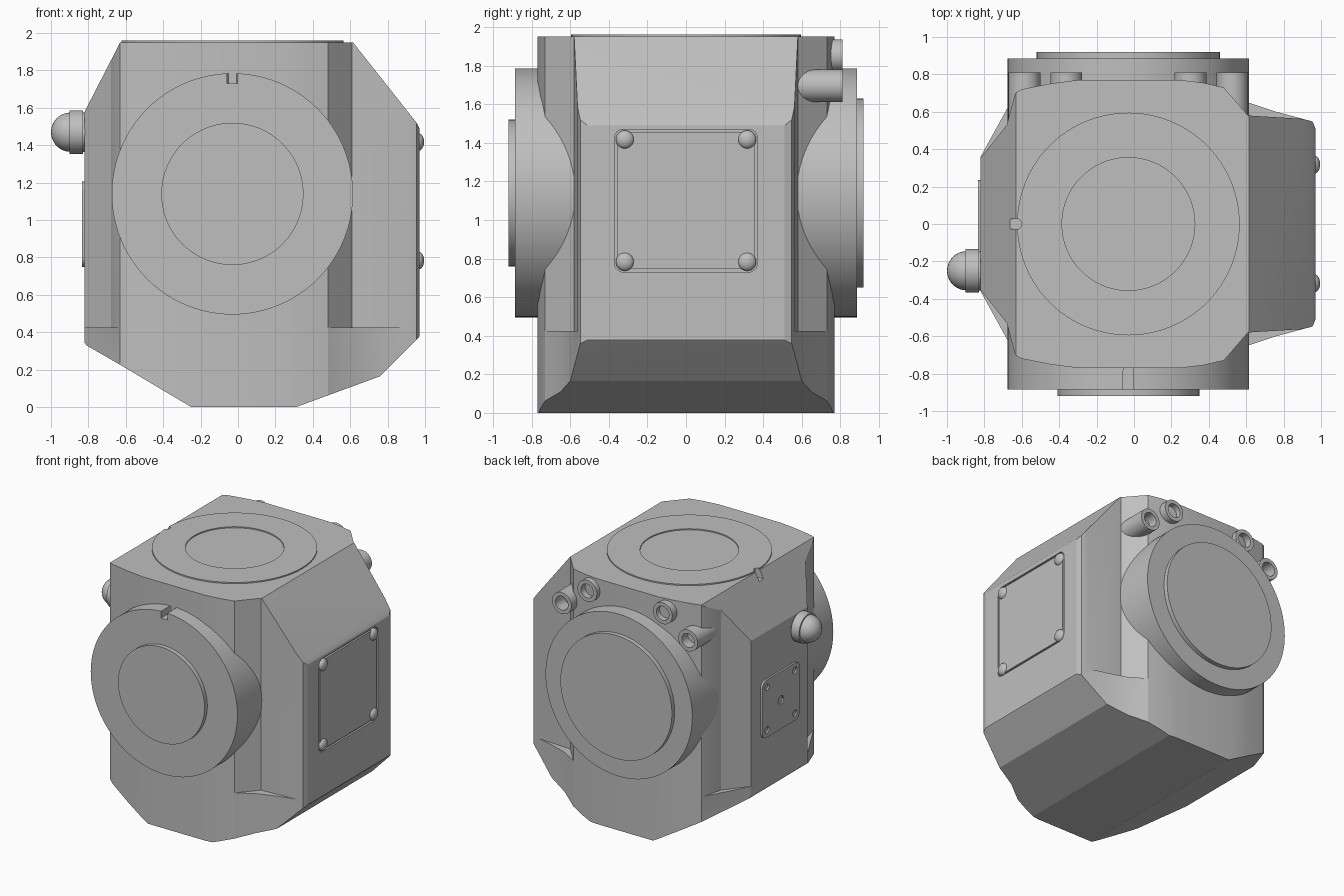
import bpy, bmesh
from math import sin, cos, pi, radians
from mathutils import Matrix

old = bpy.data.objects.get("Cube")
if old:
    bpy.data.objects.remove(old, do_unlink=True)

grey = bpy.data.materials.new("machine_grey")
grey.use_nodes = True
colour = (0.52, 0.52, 0.52, 1)
grey.diffuse_color = colour
grey.node_tree.nodes["Principled BSDF"].inputs["Base Color"].default_value = colour


def finish(name, bm):
    bmesh.ops.recalc_face_normals(bm, faces=bm.faces)
    me = bpy.data.meshes.new(name)
    bm.to_mesh(me)
    bm.free()
    me.materials.append(grey)
    ob = bpy.data.objects.new(name, me)
    bpy.context.collection.objects.link(ob)
    return ob


def prism(name, pts, axis, lo, hi):
    """Extrude a flat outline along an axis."""
    place = {"x": lambda a, b, c: (c, a, b),
             "y": lambda a, b, c: (a, c, b),
             "z": lambda a, b, c: (a, b, c)}[axis]
    bm = bmesh.new()
    rings = [[bm.verts.new(place(a, b, c)) for a, b in pts] for c in (lo, hi)]
    for ring in rings:
        bm.faces.new(ring)
    n = len(pts)
    for i in range(n):
        j = (i + 1) % n
        bm.faces.new((rings[0][i], rings[0][j], rings[1][j], rings[1][i]))
    return finish(name, bm)


def circle(a, b, r, n=96):
    return [(a + r * cos(2 * pi * i / n), b + r * sin(2 * pi * i / n)) for i in range(n)]


def rounded(a, b, w, h, r, steps=6):
    """Rectangle outline of half sizes w, h with round corners."""
    pts = []
    for k, (sx, sy) in enumerate([(1, 1), (-1, 1), (-1, -1), (1, -1)]):
        for i in range(steps + 1):
            t = (k + i / steps) * pi / 2
            pts.append((a + sx * (w - r) + r * cos(t), b + sy * (h - r) + r * sin(t)))
    return pts


def select(ob):
    bpy.ops.object.select_all(action="DESELECT")
    ob.select_set(True)
    bpy.context.view_layer.objects.active = ob


def combine(ob, tools, op="DIFFERENCE", keep=False):
    select(ob)
    for tool in tools:
        mod = ob.modifiers.new("cut", "BOOLEAN")
        mod.operation = op
        mod.solver = "EXACT"
        mod.object = tool
        bpy.ops.object.modifier_apply(modifier=mod.name)
        if not keep:
            bpy.data.objects.remove(tool, do_unlink=True)


def ball(name, centre, radii, half=False):
    bm = bmesh.new()
    bmesh.ops.create_uvsphere(bm, u_segments=32, v_segments=16, radius=1)
    bmesh.ops.transform(bm, verts=bm.verts,
                        matrix=Matrix.Translation(centre) @ Matrix.Diagonal((*radii, 1)))
    return finish(name, bm)


CX, CZ = -0.03, 1.14   # shared centre of the flanges

# Body: plan outline cut by the front silhouette
half = [(-0.82, 0.36), (-0.63, 0.705), (-0.6, 0.72), (-0.45, 0.75), (-0.3, 0.77),
        (0.25, 0.77), (0.37, 0.755), (0.48, 0.73), (0.61, 0.65), (0.76, 0.6),
        (0.955, 0.548), (0.97, 0.51)]
plan = half + [(x, -y) for x, y in reversed(half)]
body = prism("body", plan, "z", -0.1, 2.1)
side = [(-0.63, 1.95), (0.615, 1.95), (0.955, 1.52), (0.98, 1.47), (0.98, 0.39),
        (0.96, 0.365), (0.76, 0.165), (0.31, 0), (-0.25, 0), (-0.62, 0.22),
        (-0.81, 0.33), (-0.83, 0.36), (-0.83, 1.56)]
combine(body, [prism("silhouette", side, "y", -1, 1)], "INTERSECT")

# Corner recesses above the base ledge
right_cut = [(0.48, 0.73), (0.61, 0.58), (1.1, 0.55), (1.1, 0.95), (0.48, 0.95)]
left_cut = [(-0.83, 0.34), (-0.68, 0.53), (-0.635, 0.7), (-0.7, 0.9), (-0.95, 0.7)]
for shape in (right_cut, left_cut):
    for s in (1, -1):
        cutter = prism("corner", [(x, s * y) for x, y in shape], "z", 0.425, 2.2)
        combine(body, [cutter])

# Pocket for the access panel
combine(body, [prism("pocket", rounded(0, 1.1, 0.37, 0.37, 0.045), "x", 0.955, 1.1)])

# Top flange with a shallow recess and an index notch shared with the body
top_flange = prism("top_flange", circle(CX, 0, 0.595), "z", 1.9, 1.96)
combine(top_flange, [prism("recess", circle(CX, 0, 0.355), "z", 1.951, 2.1)])
notch = prism("notch", rounded(-0.67, 0, 0.07, 0.027, 0.026), "z", 1.885, 2.1)
combine(body, [notch], keep=True)
combine(top_flange, [notch])

# Front and back flanges with raised faces
front_flange = prism("front_flange", circle(CX, CZ, 0.645), "y", -0.885, -0.4)
combine(front_flange, [prism("slot", rounded(CX, -0.86, 0.028, 0.1, 0.027), "z", 1.73, 1.9)])
back_flange = prism("back_flange", circle(CX, CZ, 0.645), "y", 0.4, 0.885)
front_face = prism("front_flange_face", circle(CX, CZ, 0.38), "y", -0.92, -0.87)
back_face = prism("back_flange_face", circle(CX, CZ, 0.49), "y", 0.87, 0.92)

smooth = [top_flange, front_flange, back_flange, front_face, back_face]

# Hollow pins around the back flange
for i, deg in enumerate((45, 65, 115, 135)):
    a, b = CX + 0.785 * cos(radians(deg)), CZ + 0.785 * sin(radians(deg))
    b = min(b, 1.862)
    pin = prism(f"back_pin_{i + 1}", circle(a, b, 0.085, 40), "y", 0.52, 0.81)
    combine(pin, [prism("bore", circle(a, b, 0.055, 40), "y", 0.7, 0.9)])
    smooth.append(pin)

# Access panel and its domed screws
smooth.append(prism("access_panel", rounded(0, 1.1, 0.355, 0.355, 0.035), "x", 0.94, 0.97))
for i, (y, z) in enumerate([(-1, -1), (1, -1), (1, 1), (-1, 1)]):
    smooth.append(ball(f"panel_screw_{i + 1}", (0.965, y * 0.317, 1.1 + z * 0.317),
                       (0.03, 0.047, 0.047)))

# Connector plate with screw holes
plate = prism("connector_plate", rounded(0, 0.978, 0.235, 0.228, 0.05), "x", -0.835, -0.8)
holes = [(y * 0.175, 0.978 + z * 0.17, 0.026, 24) for y in (-1, 1) for z in (-1, 1)]
for y, z, r, n in holes + [(0, 0.978, 0.038, 6)]:
    combine(plate, [prism("hole", circle(y, z, r, n), "x", -0.9, -0.822)])
smooth.append(plate)

# Indicator lamp
smooth.append(prism("lamp_collar", circle(-0.25, 1.47, 0.117, 48), "x", -0.9, -0.83))
smooth.append(prism("lamp_stem", circle(-0.25, 1.47, 0.105, 48), "x", -0.86, -0.78))
smooth.append(ball("lamp_dome", (-0.895, -0.25, 1.47), (0.105, 0.105, 0.105)))

# Shading
for ob, angle in [(body, 15)] + [(o, 35) for o in smooth]:
    select(ob)
    bpy.ops.object.shade_smooth_by_angle(angle=radians(angle))
